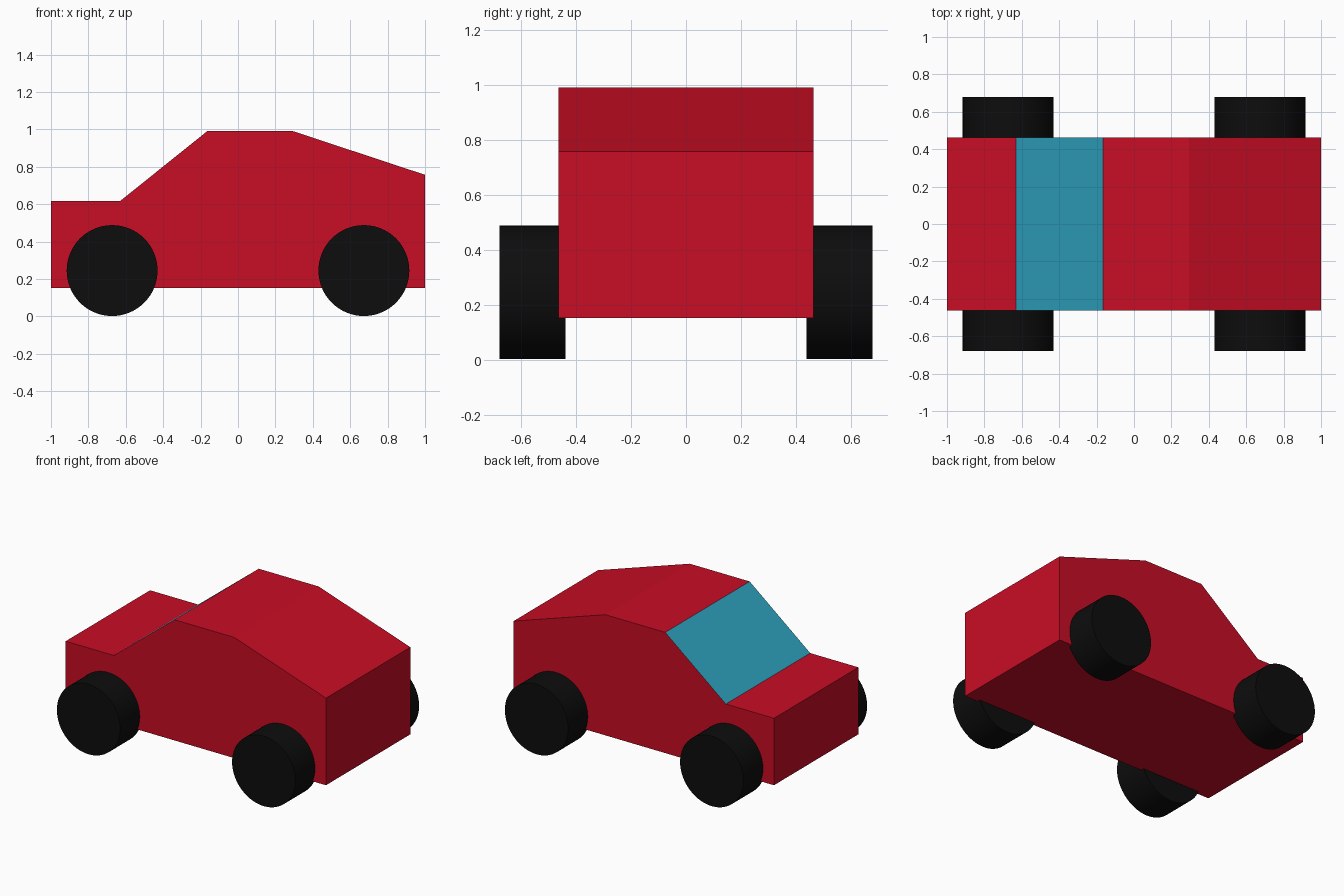
import bpy, bmesh, math

if "Cube" in bpy.data.objects:
    bpy.data.objects.remove(bpy.data.objects["Cube"])


def material(name, rgb):
    m = bpy.data.materials.new(name)
    m.diffuse_color = (*rgb, 1)
    m.use_nodes = True
    m.node_tree.nodes["Principled BSDF"].inputs["Base Color"].default_value = m.diffuse_color
    return m


red = material("red_paint", (0.58, 0.004, 0.018))
teal = material("teal_glass", (0.027, 0.365, 0.52))
black = material("black_rubber", (0.004, 0.004, 0.004))

# Body: side profile extruded across the width
HALF_WIDTH = 0.463
profile = [(-1, 0.152), (1, 0.152), (1, 0.757), (0.295, 0.99),
           (-0.165, 0.99), (-0.63, 0.617), (-1, 0.617)]
bm = bmesh.new()
side = bm.faces.new([bm.verts.new((x, -HALF_WIDTH, z)) for x, z in profile])
ext = bmesh.ops.extrude_face_region(bm, geom=[side], use_keep_orig=True)
new_verts = [v for v in ext["geom"] if isinstance(v, bmesh.types.BMVert)]
bmesh.ops.translate(bm, verts=new_verts, vec=(0, 2 * HALF_WIDTH, 0))
bmesh.ops.recalc_face_normals(bm, faces=bm.faces)

# Windshield: the steep face sloping towards -x
for f in bm.faces:
    if f.normal.x < -0.3 and f.normal.z > 0.3:
        f.material_index = 1
mesh = bpy.data.meshes.new("car_body")
bm.to_mesh(mesh)
bm.free()
mesh.materials.append(red)
mesh.materials.append(teal)
bpy.context.collection.objects.link(bpy.data.objects.new("car_body", mesh))

# Wheels: four capped cylinders
RADIUS = 0.243
for end, x in (("front", -0.673), ("rear", 0.673)):
    for name, y in (("near", -0.559), ("far", 0.559)):
        bpy.ops.mesh.primitive_cylinder_add(
            vertices=64, radius=RADIUS, depth=0.24,
            location=(x, y, RADIUS + 0.002), rotation=(math.pi / 2, 0, 0))
        wheel = bpy.context.object
        wheel.name = f"{end}_wheel_{name}"
        wheel.data.materials.append(black)
        bpy.ops.object.shade_smooth_by_angle(angle=math.radians(30))
